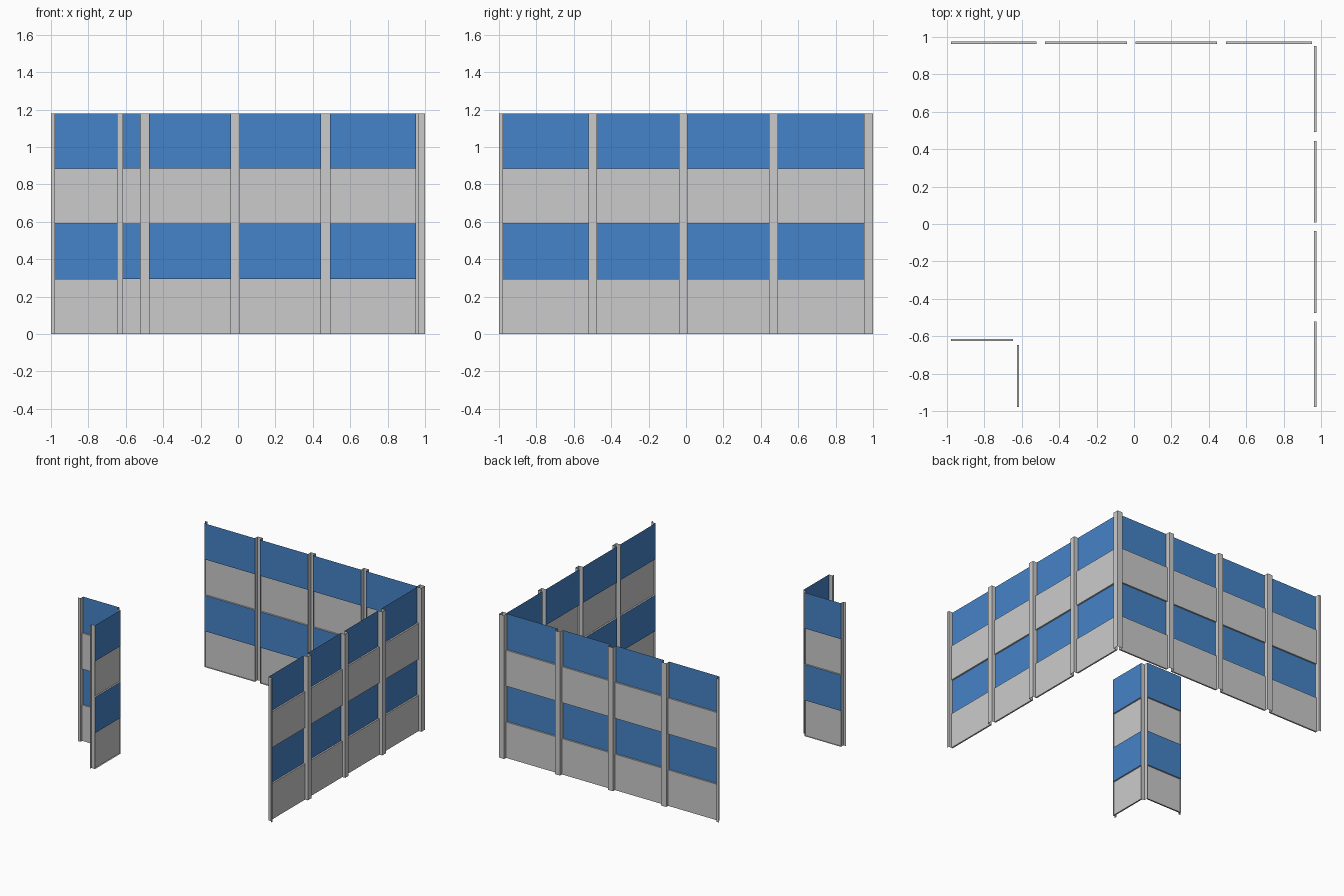
import bpy

if "Cube" in bpy.data.objects:
    bpy.data.objects.remove(bpy.data.objects["Cube"])

H = 1.18
ROW = H / 4
GLASS, SPAN, OUT = 0.962, 0.975, 1.0          # big wall planes
N_GLASS, N_SPAN, N_OUT = -0.614, -0.626, -0.647  # notch wall planes

blue = bpy.data.materials.new("window_blue")
blue.diffuse_color = (0.06, 0.23, 0.58, 1)
blue.use_nodes = True
blue.node_tree.nodes["Principled BSDF"].inputs["Base Color"].default_value = blue.diffuse_color


def make(name, quads, mat=None, flip=False):
    """Mesh object from a list of quads."""
    verts, faces = [], []
    for q in quads:
        n = len(verts)
        verts += q
        f = [n, n + 1, n + 2, n + 3]
        faces.append(f[::-1] if flip else f)
    me = bpy.data.meshes.new(name)
    me.from_pydata(verts, [], faces)
    ob = bpy.data.objects.new(name, me)
    bpy.context.collection.objects.link(ob)
    if mat:
        me.materials.append(mat)
    return ob


def swap(quads, on):
    """Reflect across x = y to get the matching wall."""
    return [[(y, x, z) for x, y, z in q] for q in quads] if on else quads


def upright(path):
    """Vertical open sheet following a plan path."""
    return [[(*a, 0), (*b, 0), (*b, H), (*a, H)] for a, b in zip(path, path[1:])]


def along(x0, x1, profile):
    """Sweep a (y, z) profile along x."""
    return [[(x0, *p), (x1, *p), (x1, *q), (x0, *q)]
            for p, q in zip(profile, profile[1:])]


def wall(name, bays, glass, span, mirrored, flip):
    windows, spandrels = [], []
    for x0, x1 in bays:
        for z in (0, 2 * ROW):
            spandrels += along(x0, x1, [(glass, z), (span, z),
                                        (span, z + ROW), (glass, z + ROW)])
            windows += along(x0, x1, [(glass, z + ROW), (glass, z + 2 * ROW)])
    make(name + "_spandrels", swap(spandrels, mirrored), None, flip)
    make(name + "_windows", swap(windows, mirrored), blue, flip)


# Two long walls with hollow channel columns between the bays
bays = [(-0.978, -0.521), (-0.475, -0.037), (0.007, 0.445), (0.491, 0.953)]
for m, name in ((False, "back_wall"), (True, "right_wall")):
    wall(name, bays, GLASS, SPAN, m, not m)
    cols = upright([(-1, OUT), (-0.978, OUT), (-0.978, GLASS)])
    for (_, a), (b, _) in zip(bays, bays[1:]):
        cols += upright([(a, GLASS), (a, OUT), (b, OUT), (b, GLASS)])
    make(name + "_columns", swap(cols, m), None, not m)

# Outer corner column
c = 0.953
make("corner_column", upright([(c, GLASS), (c, OUT), (OUT, OUT),
                               (OUT, c), (GLASS, c)]), None, True)

# Two short walls of the inner notch, facing the opposite way
for m, name in ((False, "notch_front_wall"), (True, "notch_side_wall")):
    wall(name, [(-0.978, N_OUT)], N_GLASS, N_SPAN, m, m)
    make(name + "_end_column",
         swap(upright([(-1, N_OUT), (-0.978, N_OUT), (-0.978, N_GLASS)]), m), None, m)

# Inner corner column
make("notch_corner_column",
     upright([(N_OUT, N_GLASS), (N_OUT, N_OUT), (N_GLASS, N_OUT)]))
